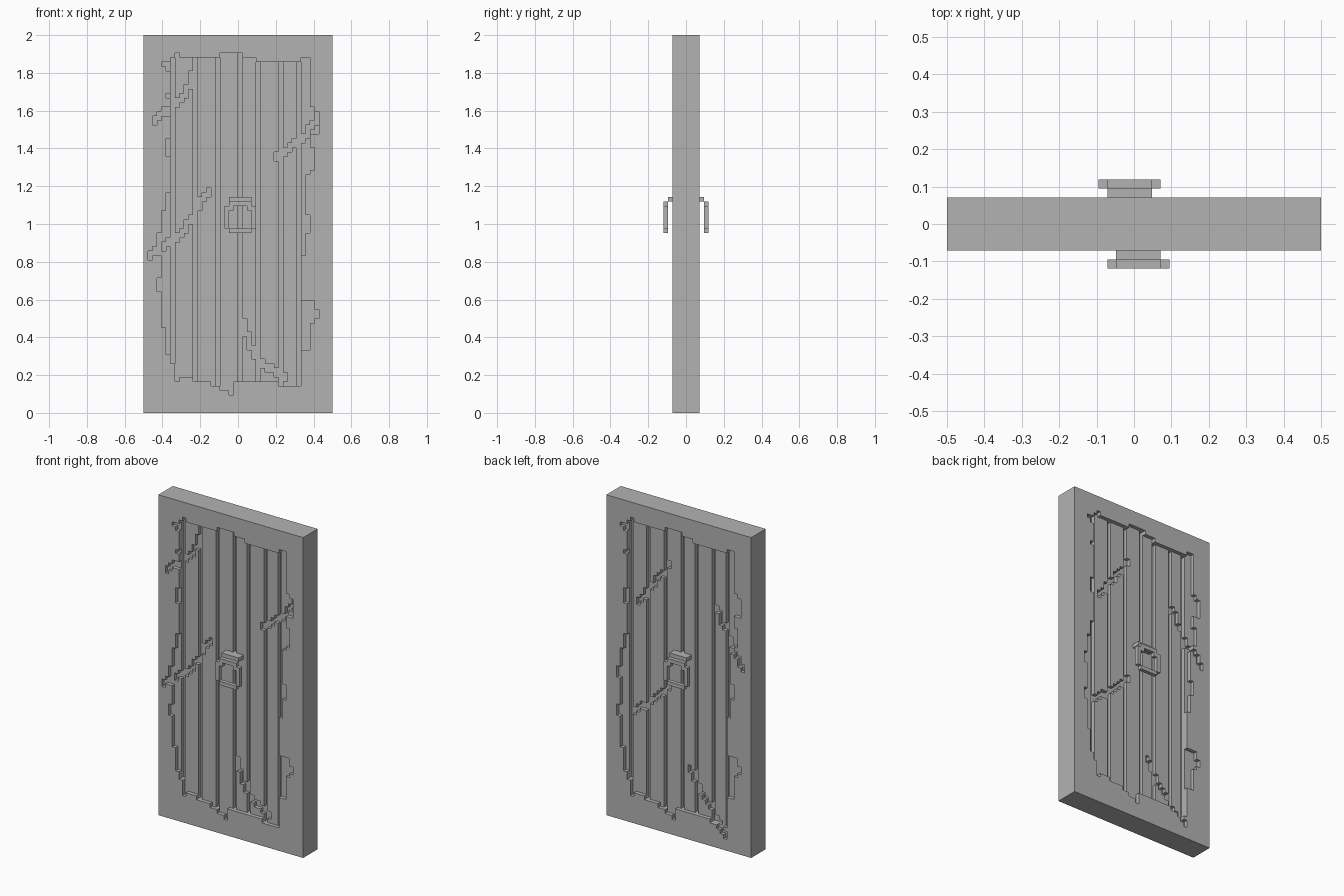
import bpy
import bmesh
from mathutils import Vector

COLS, ROWS, HALF = 42, 84, 3
UNIT = 1 / COLS

if "Cube" in bpy.data.objects:
    bpy.data.objects.remove(bpy.data.objects["Cube"])

grey = bpy.data.materials.new("plain_grey")
grey.use_nodes = True
colour = (0.45, 0.45, 0.45, 1)
grey.diffuse_color = colour
grey.node_tree.nodes["Principled BSDF"].inputs["Base Color"].default_value = colour

# Ragged panel edges as (start, value) steps, in block units
LEFT = [(0, 7), (11, 6), (13, 5), (19, 4), (27, 3), (30, 4), (37, 3), (40, 4), (45, 5),
        (49, 6), (57, 5), (61, 6), (70, 5), (71, 6), (76, 5), (77, 4), (78, 6), (79, 7)]
RIGHT = [(0, 35), (14, 37), (20, 38), (21, 39), (23, 38), (25, 35), (35, 36), (40, 37),
         (44, 36), (53, 37), (54, 38), (59, 37), (62, 39), (67, 38), (68, 37)]
TOP = [(0, 79), (7, 80), (8, 79), (17, 80), (22, 79), (25, 78), (35, 79)]
BOTTOM = [(0, 7), (8, 8), (11, 7), (15, 6), (17, 5), (19, 4), (20, 7), (30, 6)]
GROOVES = {6, 11, 16, 21, 25, 30, 34}

# Diagonal cracks for each face, as short paths
FRONT_CRACKS = [[(2, 64), (4, 66), (6, 67), (8, 69), (10, 72), (11, 77)],
                [(1, 34), (4, 36), (8, 39), (10, 42), (13, 47), (14, 48)],
                [(29, 56), (32, 58), (36, 61), (38, 65)],
                [(22, 19), (23, 14), (26, 10), (31, 7)]]
BACK_CRACKS = [[(8, 57), (12, 62), (17, 69)],
               [(7, 28), (12, 32), (17, 37)],
               [(31, 61), (34, 55), (39, 48)],
               [(23, 17), (27, 11), (34, 3)]]


def step(table, at):
    """Value of the last step that starts at or before the position."""
    return [value for start, value in table if start <= at][-1]


def crack_cells(paths):
    cells = set()
    for path in paths:
        for a, b in zip(path, path[1:]):
            a, b = Vector(a), Vector(b)
            count = int(max(abs(b.x - a.x), abs(b.y - a.y)))
            for k in range(count + 1):
                p = a.lerp(b, k / count)
                c, r = round(p.x), round(p.y)
                cells |= {(c, r), (c, r + 1)}
    return cells


def depth_map(paths):
    """Carved depth of every block: panel, plank grooves, then cracks."""
    depth = {}
    cracks = crack_cells(paths)
    for c in range(COLS):
        for r in range(ROWS):
            inside = (step(LEFT, r) <= c < step(RIGHT, r)
                      and step(BOTTOM, c) <= r < step(TOP, c))
            d = 0
            if inside:
                d = 2 if c in GROOVES else 1
            if (c, r) in cracks:
                d = min(d + 1, 2)
            depth[c, r] = d
    return depth


def place(side, c, r, d):
    """Block position on a face; the back is the front turned half round."""
    return Vector((side * (c - COLS / 2), -side * (HALF - d), r)) * UNIT


def finish(name, bm):
    mesh = bpy.data.meshes.new(name)
    bm.to_mesh(mesh)
    bm.free()
    mesh.materials.append(grey)
    obj = bpy.data.objects.new(name, mesh)
    bpy.context.collection.objects.link(obj)
    return obj


def carve_face(bm, side, depth):
    def quad(points):
        bm.faces.new([bm.verts.new(place(side, *p)) for p in points])

    for (c, r), d in depth.items():
        quad([(c, r, d), (c + 1, r, d), (c + 1, r + 1, d), (c, r + 1, d)])
        # Walls go down to a deeper neighbour, or to the middle at the rim
        edges = [((c - 1, r), (c, r + 1), (c, r)),
                 ((c + 1, r), (c + 1, r), (c + 1, r + 1)),
                 ((c, r - 1), (c, r), (c + 1, r)),
                 ((c, r + 1), (c + 1, r + 1), (c, r + 1))]
        for neighbour, a, b in edges:
            for k in range(d, depth.get(neighbour, HALF)):
                quad([(*a, k), (*a, k + 1), (*b, k + 1), (*b, k)])


# Door slab with planked panels on both faces
bm = bmesh.new()
carve_face(bm, 1, depth_map(FRONT_CRACKS))
carve_face(bm, -1, depth_map(BACK_CRACKS))
bmesh.ops.remove_doubles(bm, verts=bm.verts, dist=UNIT / 10)
bmesh.ops.recalc_face_normals(bm, faces=bm.faces)
bmesh.ops.dissolve_limit(bm, angle_limit=0.01, verts=bm.verts, edges=bm.edges)
finish("door_slab", bm)


def add_box(bm, side, low, high):
    a, b = place(side, *low), place(side, *high)
    cube = bmesh.ops.create_cube(bm, size=1)["verts"]
    for v in cube:
        v.co = (a + b) / 2 + v.co * (b - a)
    bmesh.ops.recalc_face_normals(bm, faces=list({f for v in cube for f in v.link_faces}))


# Knocker on each face: a bracket and a hanging square ring
for side, label in ((1, "front"), (-1, "back")):
    bm = bmesh.new()
    add_box(bm, side, (19, 47, 2), (24, 48, -1))
    finish(label + "_knocker_bracket", bm)

    bm = bmesh.new()
    bars = [((19, 46), (24, 47)), ((19, 40), (24, 41)),
            ((18, 41), (19, 46)), ((24, 41), (25, 46)),
            ((19, 45), (20, 46)), ((23, 45), (24, 46))]
    for low, high in bars:
        add_box(bm, side, (*low, -1), (*high, -2))
    finish(label + "_knocker_ring", bm)
